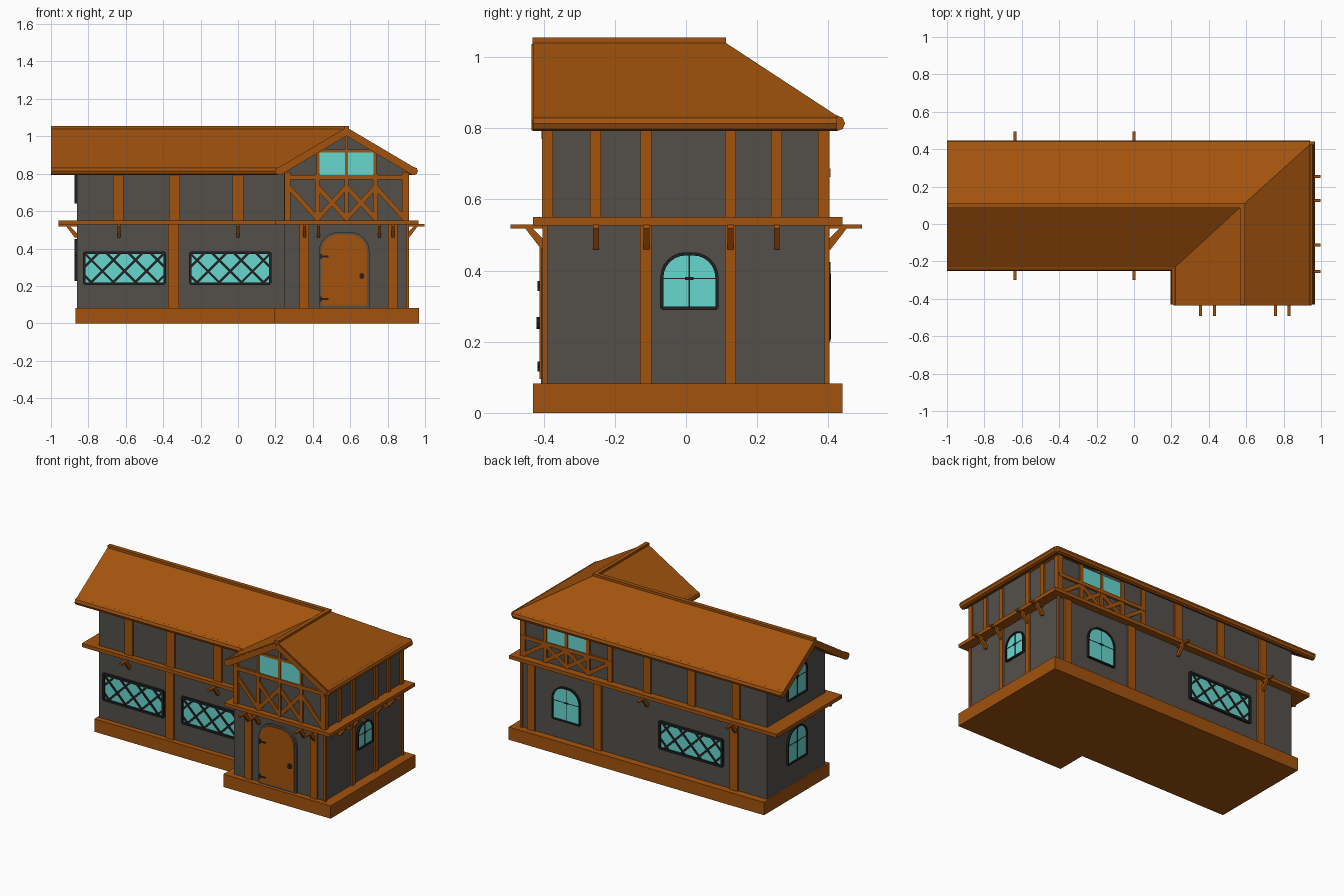
import bpy, bmesh, math
from mathutils import Vector

if "Cube" in bpy.data.objects:
    bpy.data.objects.remove(bpy.data.objects["Cube"])


def material(name, rgb):
    m = bpy.data.materials.new(name)
    m.diffuse_color = (*rgb, 1)
    m.use_nodes = True
    m.node_tree.nodes["Principled BSDF"].inputs["Base Color"].default_value = m.diffuse_color
    return m


WOOD = material("brown wood", (0.36, 0.086, 0.004))
WALL = material("grey plaster", (0.088, 0.08, 0.07))
GLASS = material("turquoise glass", (0.14, 0.68, 0.63))
IRON = material("dark iron", (0.016, 0.015, 0.015))


def finish(name, bm, mat):
    bmesh.ops.recalc_face_normals(bm, faces=bm.faces)
    me = bpy.data.meshes.new(name)
    bm.to_mesh(me)
    bm.free()
    me.materials.append(mat)
    ob = bpy.data.objects.new(name, me)
    bpy.context.collection.objects.link(ob)
    return ob


def prism(name, pts, f, d0, d1, mat):
    """Extrude a 2D outline from depth d0 to d1 through the mapping f(u, v, d)."""
    bm = bmesh.new()
    a = [bm.verts.new(f(u, v, d0)) for u, v in pts]
    b = [bm.verts.new(f(u, v, d1)) for u, v in pts]
    n = len(pts)
    bm.faces.new(a)
    bm.faces.new(b[::-1])
    for i in range(n):
        bm.faces.new((a[i], a[(i + 1) % n], b[(i + 1) % n], b[i]))
    return finish(name, bm, mat)


def rect(u0, v0, u1, v1):
    return [(u0, v0), (u1, v0), (u1, v1), (u0, v1)]


def bar(name, p, q, w, f, d0, d1, mat):
    p, q = Vector(p), Vector(q)
    t = (q - p).normalized() * w / 2
    n = Vector((-t.y, t.x))
    prism(name, [p - n, q - n, q + n, p + n], f, d0, d1, mat)


# Wall frames: u along the wall, z up, d outward
XL, XR, YB, YF, YM, WX = -0.86, 0.902, 0.393, -0.393, -0.2, 0.245
front = lambda u, z, d: (u, YF - d, z)
main = lambda u, z, d: (u, YM - d, z)
back = lambda u, z, d: (u, YB + d, z)
right = lambda u, z, d: (XR + d, u, z)
left = lambda u, z, d: (XL - d, u, z)
inner = lambda u, z, d: (WX - d, u, z)
plan = lambda x, y, z: (x, y, z)
BELT = 0.55


def ell(x0, x1, xs, y0, ym, y1):
    return [(x0, ym), (xs, ym), (xs, y0), (x1, y0), (x1, y1), (x0, y1)]


# Base, belt and walls
prism("base", ell(-0.87, 0.968, 0.195, -0.43, -0.235, 0.44), plan, 0, 0.083, WOOD)
prism("belt", ell(-0.96, 0.965, 0.2, -0.43, -0.235, 0.44), plan, 0.527, BELT, WOOD)
prism("corner_walls", ell(XL, XR, WX, YF, YM, YB), plan, 0.05, 0.8, WALL)
prism("main_gable_walls", [(YM, 0.5), (YB, 0.5), (YB, 0.812), (0.1, 1.01), (YM, 0.812)],
      lambda u, z, d: (d, u, z), XL, 0.58, WALL)
prism("wing_gable_walls", [(WX, 0.5), (XR, 0.5), (XR, 0.812), (0.58, 1.01), (WX, 0.812)],
      lambda u, z, d: (u, d, z), YF, 0.1, WALL)

# Roof: L-shaped with a hip and a valley
R, E, T = 1.048, 0.835, 0.04
V = dict(A=(-1, .1, R), B=(.58, .1, R), C=(.58, -.43, R), D=(-1, .425, E), F=(.94, .425, E),
         G=(.94, -.43, E), H=(-1, -.23, E), I=(.22, -.23, E), J=(.22, -.43, E))
bm = bmesh.new()
top = {k: bm.verts.new(v) for k, v in V.items()}
low = {k: bm.verts.new((v[0], v[1], v[2] - T)) for k, v in V.items()}
for face in ("DFBA", "FGCB", "ABIH", "BCJI"):
    bm.faces.new([top[k] for k in face])
    bm.faces.new([low[k] for k in face[::-1]])
for a, b in ("DF", "FG", "GC", "CJ", "JI", "IH", "HA", "AD"):
    bm.faces.new((top[a], top[b], low[b], low[a]))
finish("roof", bm, WOOD)


def rod(name, a, b, r, dz, sides=8):
    p, q = Vector(V[a]), Vector(V[b])
    bm = bmesh.new()
    bmesh.ops.create_cone(bm, cap_ends=True, segments=sides, radius1=r, radius2=r,
                          depth=(q - p).length)
    ob = finish(name, bm, WOOD)
    ob.rotation_mode = 'QUATERNION'
    ob.rotation_quaternion = (q - p).to_track_quat('Z', 'Y')
    ob.location = (p + q) / 2 + Vector((0, 0, dz))


for a, b in ("DF", "FG", "JI", "IH"):
    rod("eave_roll", a, b, 0.022, -0.021)
prism("main_ridge_cap", rect(-1, 0.086, 0.594, 0.112), plan, 1.03, 1.055, WOOD)
prism("wing_ridge_cap", rect(0.567, -0.432, 0.593, 0.11), plan, 1.03, 1.055, WOOD)
for s in (-1, 1):
    bar("wing_rake", (0.58, 1.022), (0.58 + s * 0.36, 0.808), 0.034, front, 0.025, 0.042, WOOD)
    bar("main_rake", (0.1, 1.022), (0.1 + s * 0.328, 0.808), 0.034, left, 0.122, 0.14, WOOD)


# Vertical posts
def posts(f, us, w, z0, z1):
    for u in us:
        prism("post", rect(u - w / 2, z0, u + w / 2, z1), f, -0.005, 0.011, WOOD)


posts(main, (-0.345,), 0.058, 0.08, 0.53)
posts(main, (-0.64, -0.34, 0), 0.058, BELT, 0.82)
posts(front, (0.355, 0.827), 0.05, 0.08, 0.53)
posts(back, (0.355, 0.835, -0.625), 0.055, 0.08, 0.53)
posts(back, (0, -0.32, -0.64), 0.055, BELT, 0.81)
posts(right, (-0.113, 0.125), 0.032, 0.08, 0.53)
posts(right, (-0.39, -0.255, -0.113, 0.125, 0.255, 0.387), 0.031, BELT, 0.8)
posts(right, (-0.397, 0.397), 0.014, 0.08, 0.53)


# Half-timbered upper panels on the front gable and the back
def timber(f, zt):
    posts(f, (0.265, 0.893), 0.032, BELT, 0.81)
    posts(f, (0.425, 0.735), 0.025, BELT, 0.8)
    posts(f, (0.58,), 0.02, BELT, 0.79)
    bar("cross_beam", (0.25, zt), (0.905, zt), 0.024, f, -0.005, 0.013, WOOD)
    zd = min(zt - 0.01, 0.73)
    for u0, u1 in ((0.425, 0.58), (0.58, 0.735)):
        bar("brace", (u0, 0.56), (u1, zd), 0.025, f, 0, 0.009, WOOD)
        bar("brace", (u0, zd), (u1, 0.56), 0.025, f, 0, 0.0095, WOOD)
    bar("brace", (0.27, zd), (0.425, 0.56), 0.025, f, 0, 0.009, WOOD)
    bar("brace", (0.89, 0.56), (0.735, zd), 0.025, f, 0, 0.009, WOOD)


timber(front, 0.782)
timber(back, 0.675)
prism("gable_window", rect(0.435, 0.793, 0.725, 0.915), front, 0, 0.006, GLASS)
prism("back_upper_window", rect(0.435, 0.686, 0.725, 0.79), back, 0, 0.006, GLASS)
bar("gable_beam", (0.4, 0.921), (0.76, 0.921), 0.016, front, 0, 0.011, WOOD)
for u, t in ((0.427, 0.92), (0.58, 1.01), (0.733, 0.92)):
    bar("gable_post", (u, 0.78), (u, t), 0.016, front, 0, 0.012, WOOD)


# Beam ends and braces under the belt
def brackets(f, us, reach):
    side = lambda a, b, c: f(c, b, a)
    for u in us:
        prism("beam_end", rect(0, 0.518, reach, 0.53), side, u - 0.008, u + 0.008, WOOD)
        prism("bracket", [(0, 0.46), (0.014, 0.46), (0.06, 0.52), (0.04, 0.52), (0, 0.48)],
              side, u - 0.008, u + 0.008, WOOD)


brackets(front, (0.355, 0.43, 0.757, 0.83), 0.1)
brackets(main, (-0.637, 0), 0.1)
brackets(back, (-0.637, 0), 0.102)
brackets(right, (-0.253, -0.111, 0.125, 0.255), 0.094)
brackets(left, (-0.12, 0.31), 0.1)


# Lattice windows
def lattice(f, u0, z0, u1, z1):
    prism("lattice_pane", rect(u0, z0, u1, z1), f, 0, 0.005, GLASS)
    c = rect(u0, z0, u1, z1)
    for i in range(4):
        bar("lattice_frame", c[i], c[(i + 1) % 4], 0.014, f, 0, 0.014, IRON)
    h, step = z1 - z0, 0.118
    for k in range(-2, 5):
        a = u0 + 0.03 + k * step
        for flip in (0, 1):
            t0 = max(0, (u0 - a) / h)
            t1 = min(1, (u1 - a) / h)
            if t1 - t0 > 0.05:
                pts = [(a + t * h, z0 + t * h) for t in (t0, t1)]
                if flip:
                    pts = [(u0 + u1 - u, z) for u, z in pts]
                bar("lattice_bar", *pts, 0.013, f, 0, 0.009 + 0.001 * flip, IRON)


lattice(main, -0.822, 0.212, -0.392, 0.378)
lattice(main, -0.255, 0.212, 0.172, 0.378)
lattice(back, -0.54, 0.215, -0.09, 0.385)


# Arched outline with rounded upper corners
def arch(u0, z0, u1, z1, r, n=6):
    pts = [(u0, z0), (u1, z0)]
    for cx, start in ((u1 - r, 0), (u0 + r, math.pi / 2)):
        for i in range(n + 1):
            a = start + i * math.pi / 2 / n
            pts.append((cx + r * math.cos(a), z1 - r + r * math.sin(a)))
    return pts


def arched_window(f, u0, z0, u1, z1):
    w = u1 - u0
    pts = arch(u0, z0, u1, z1, w * 0.43)
    prism("arched_pane", pts, f, 0, 0.005, GLASS)
    for p, q in zip(pts, pts[1:] + pts[:1]):
        bar("arched_frame", p, q, 0.009, f, 0, 0.013, IRON)
    m, zm = (u0 + u1) / 2, z0 + (z1 - z0) * 0.55
    bar("window_mullion", (m, z0), (m, z1), 0.004, f, 0, 0.008, IRON)
    bar("window_rail", (u0, zm), (u1, zm), 0.003, f, 0, 0.007, IRON)
    bar("window_latch", (m - 0.012, zm), (m + 0.012, zm), 0.008, f, 0, 0.01, IRON)


arched_window(right, -0.068, 0.294, 0.087, 0.447)
arched_window(back, 0.485, 0.205, 0.68, 0.42)
arched_window(left, -0.005, 0.23, 0.19, 0.445)
arched_window(left, -0.005, 0.645, 0.19, 0.865)

# Door with surround, hinges and knob
prism("door_surround", arch(0.433, 0.083, 0.702, 0.487, 0.1), front, 0, 0.014, WALL)
prism("door", arch(0.445, 0.095, 0.69, 0.475, 0.09), front, 0, 0.019, WOOD)
for z in (0.357, 0.13):
    bar("hinge_strap", (0.44, z), (0.485, z), 0.009, front, 0, 0.023, IRON)
    bar("hinge_plate", (0.445, z - 0.014), (0.445, z + 0.014), 0.01, front, 0, 0.024, IRON)
prism("door_knob", [(0.662 + 0.014 * math.cos(i * math.pi / 4), 0.253 + 0.017 * math.sin(i * math.pi / 4))
                    for i in range(8)], front, 0, 0.027, IRON)
